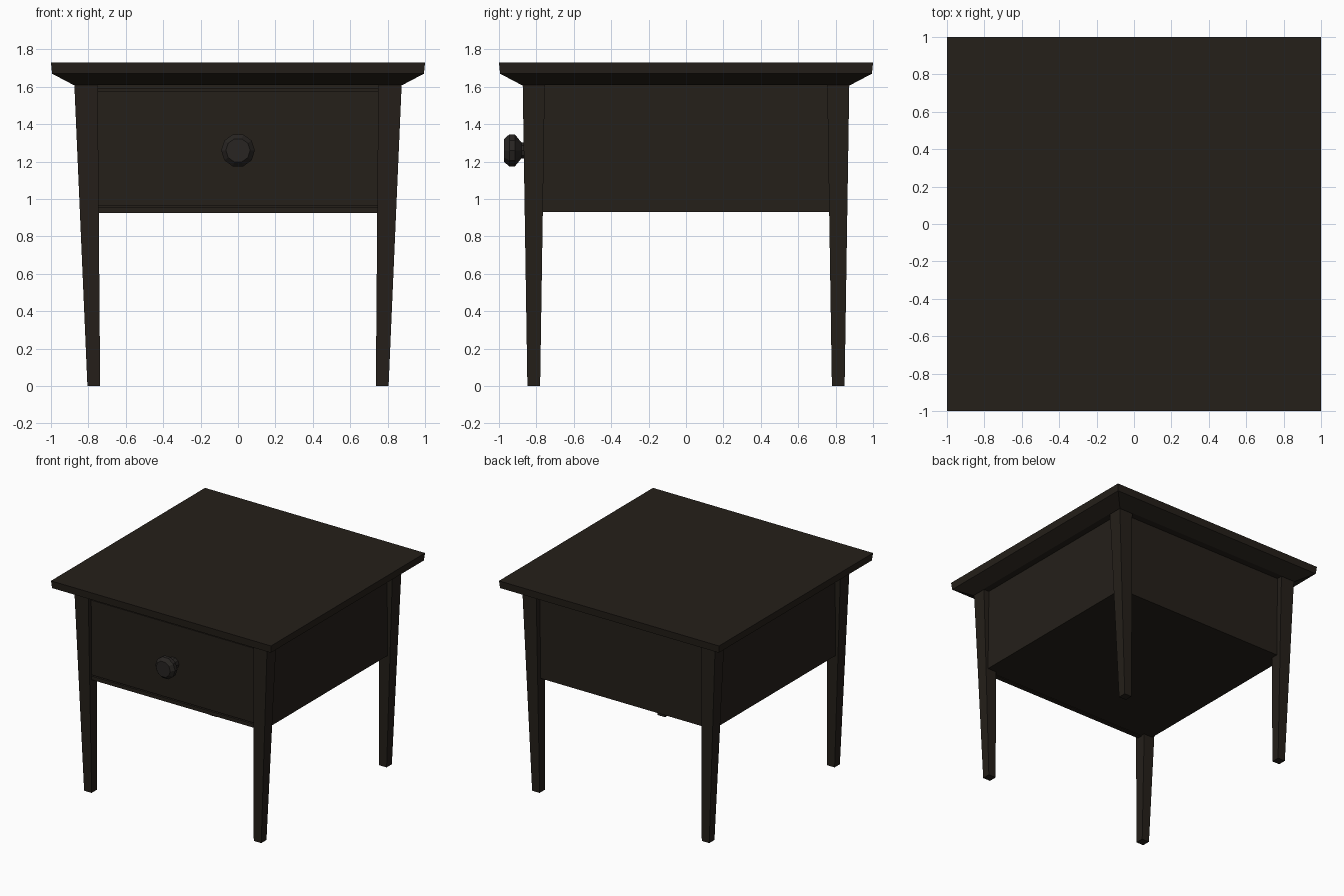
import bpy, bmesh, math

if "Cube" in bpy.data.objects:
    bpy.data.objects.remove(bpy.data.objects["Cube"])


def material(name, color):
    m = bpy.data.materials.new(name)
    m.diffuse_color = (*color, 1)
    m.use_nodes = True
    m.node_tree.nodes["Principled BSDF"].inputs["Base Color"].default_value = m.diffuse_color
    return m


wood = material("dark_wood", (0.018, 0.014, 0.010))
knob_mat = material("dark_knob", (0.021, 0.018, 0.016))


def loft(name, rings, mat):
    """Join equal-length point rings with faces and cap both ends."""
    bm = bmesh.new()
    vs = [[bm.verts.new(p) for p in r] for r in rings]
    n = len(rings[0])
    for a, b in zip(vs, vs[1:]):
        for i in range(n):
            j = (i + 1) % n
            bm.faces.new((a[i], a[j], b[j], b[i]))
    bm.faces.new(vs[0])
    bm.faces.new(vs[-1])
    bmesh.ops.recalc_face_normals(bm, faces=bm.faces)
    me = bpy.data.meshes.new(name)
    bm.to_mesh(me)
    bm.free()
    me.materials.append(mat)
    ob = bpy.data.objects.new(name, me)
    bpy.context.collection.objects.link(ob)
    return ob


def rect(x0, x1, y0, y1, z):
    return [(x0, y0, z), (x1, y0, z), (x1, y1, z), (x0, y1, z)]


def box(name, x0, x1, y0, y1, z0, z1):
    return loft(name, [rect(x0, x1, y0, y1, z0), rect(x0, x1, y0, y1, z1)], wood)


# Table top with wide chamfer underneath
loft("table_top", [rect(-s, s, -s, s, z) for s, z in
                   ((0.88, 1.61), (0.994, 1.67), (1.0, 1.73))], wood)

# Tapered legs
for sx, side in ((-1, "left"), (1, "right")):
    for sy, end in ((-1, "front"), (1, "back")):
        loft(f"{end}_{side}_leg", [
            rect(sx * 0.737, sx * 0.805, sy * 0.78, sy * 0.848, 0),
            rect(sx * 0.75, sx * 0.875, sy * 0.755, sy * 0.873, 1.612)], wood)

# Closed case, drawer front and the rails around it
box("case", -0.825, 0.825, -0.81, 0.825, 0.93, 1.612)
box("drawer_front", -0.75, 0.75, -0.835, -0.80, 0.962, 1.575)
box("upper_rail", -0.76, 0.76, -0.84, -0.80, 1.588, 1.612)
box("lower_rail", -0.76, 0.76, -0.84, -0.80, 0.925, 0.955)

# Faceted drawer knob, turned around the y axis
N = 10
profile = [(0.05, -0.82), (0.045, -0.88), (0.09, -0.915), (0.09, -0.945), (0.065, -0.972)]
loft("drawer_knob", [[(r * math.cos(2 * math.pi * i / N), y,
                       1.26 + r * math.sin(2 * math.pi * i / N))
                      for i in range(N)] for r, y in profile], knob_mat)
